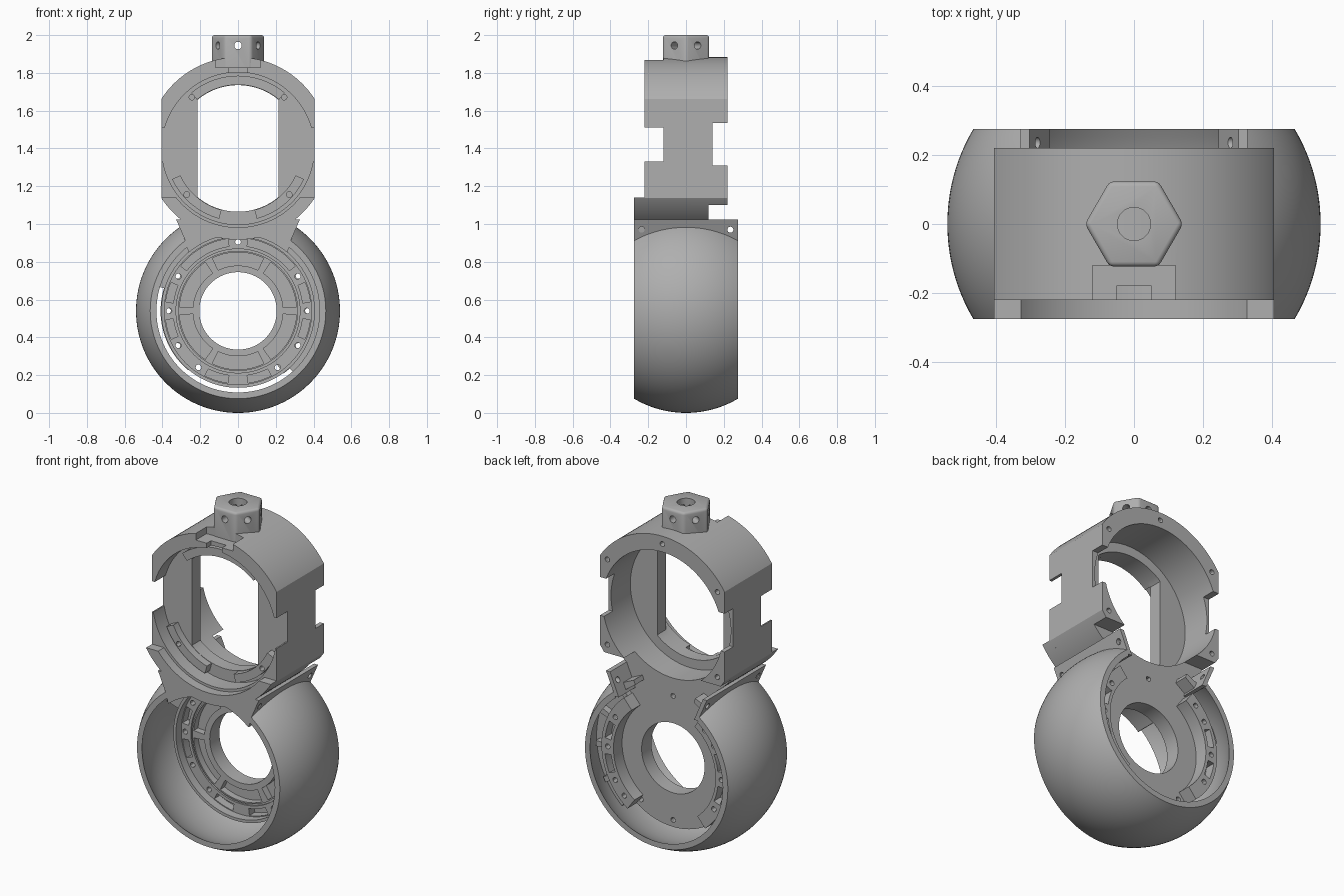
import bpy, bmesh
from math import sin, cos, radians, pi, sqrt
from mathutils import Matrix, Vector

if "Cube" in bpy.data.objects:
    bpy.data.objects.remove(bpy.data.objects["Cube"])

UP, LOW = 1.40, 0.54          # heights of the two ring centres
grey = bpy.data.materials.new("plain grey")
grey.diffuse_color = (0.43, 0.43, 0.43, 1)
grey.use_nodes = True
grey.node_tree.nodes["Principled BSDF"].inputs["Base Color"].default_value = (0.43, 0.43, 0.43, 1)
parts = []


def finish(name, bm):
    bmesh.ops.recalc_face_normals(bm, faces=bm.faces)
    me = bpy.data.meshes.new(name)
    bm.to_mesh(me)
    bm.free()
    ob = bpy.data.objects.new(name, me)
    bpy.context.collection.objects.link(ob)
    me.materials.append(grey)
    parts.append(ob)
    return ob


def prism(name, pts, y0, y1):
    """Outline in x and z, pushed through y."""
    bm = bmesh.new()
    a = [bm.verts.new((x, y0, z)) for x, z in pts]
    b = [bm.verts.new((x, y1, z)) for x, z in pts]
    bm.faces.new(a)
    bm.faces.new(b[::-1])
    for i in range(len(pts)):
        j = (i + 1) % len(pts)
        bm.faces.new((a[i], b[i], b[j], a[j]))
    return finish(name, bm)


def box(x0, x1, y0, y1, z0, z1):
    return prism("cutter", [(x0, z0), (x1, z0), (x1, z1), (x0, z1)], y0, y1)


def rod(r, start, end, name="cutter", n=24):
    start, end = Vector(start), Vector(end)
    d = end - start
    rot = d.to_track_quat('Z', 'X').to_matrix().to_4x4()
    bm = bmesh.new()
    bmesh.ops.create_cone(bm, cap_ends=True, segments=n, radius1=r, radius2=r, depth=d.length,
                          matrix=Matrix.Translation((start + end) / 2) @ rot)
    return finish(name, bm)


def bore(r, cz, y0, y1):
    return rod(r, (0, y0, cz), (0, y1, cz), n=128)


def lathe(name, profile, cz, a0=0, a1=360):
    """Closed (radius, y) profile swept about the y axis at height cz."""
    full = a1 - a0 >= 360
    n = max(4, int((a1 - a0) / 3))
    bm = bmesh.new()
    rows = []
    for i in range(n if full else n + 1):
        t = radians(a0 + (a1 - a0) * i / n)
        rows.append([bm.verts.new((r * cos(t), y, cz + r * sin(t))) for r, y in profile])
    m = len(profile)
    for i in range(n):
        p, q = rows[i], rows[(i + 1) % len(rows)]
        for k in range(m):
            bm.faces.new((p[k], p[(k + 1) % m], q[(k + 1) % m], q[k]))
    if not full:
        bm.faces.new(rows[0])
        bm.faces.new(rows[-1][::-1])
    return finish(name, bm)


def ring(name, r0, r1, y0, y1, cz, a0=0, a1=360):
    return lathe(name, [(r0, y0), (r1, y0), (r1, y1), (r0, y1)], cz, a0, a1)


def cut(ob, *cutters, op='DIFFERENCE'):
    for c in cutters:
        mod = ob.modifiers.new("cut", 'BOOLEAN')
        mod.operation, mod.solver, mod.object = op, 'EXACT', c
    bpy.context.view_layer.update()
    me = bpy.data.meshes.new_from_object(ob.evaluated_get(bpy.context.evaluated_depsgraph_get()))
    ob.modifiers.clear()
    ob.data = me
    for c in cutters:
        parts.remove(c)
        bpy.data.objects.remove(c)


def screw(r, a, cz, y0, y1):
    x, z = r * cos(radians(a)), cz + r * sin(radians(a))
    return rod(0.015, (x, y0, z), (x, y1, z), n=12)


# Upper housing: clipped cylinder with front recess, rear bore and flat-sided opening
housing = rod(0.483, (0, -0.22, UP), (0, 0.22, UP), "upper_housing", 128)
cut(housing, box(-0.405, 0.405, -1, 1, 0, 2), op='INTERSECT')
half = radians(50)
opening = [(0.335 * cos(c + half * k / 16), UP + 0.335 * sin(c + half * k / 16))
           for c in (pi / 2, -pi / 2) for k in range(-16, 17)]
opening = [(max(-0.215, min(0.215, x)), z) for x, z in opening]
cutters = [bore(0.403, UP, -0.3, -0.12), bore(0.39, UP, -0.04, 0.3),
           prism("cutter", opening, -0.2, 0.05),
           box(-0.5, 0.5, 0.12, 0.3, 0.8, 1.10),
           box(-0.12, 0.12, -0.3, -0.12, 1.828, 1.95),
           box(-0.05, 0.05, -0.3, -0.18, 1.75, 1.85)]
for s in (-1, 1):
    x0, x1 = sorted((s * 0.2, s * 0.5))
    cutters += [box(x0, x1, -0.3, -0.12, 1.33, 1.51),
                box(x0, x1, 0.14, 0.3, 1.31, 1.535)]
for a in (35, 90, 145, 215, 325):
    cutters.append(screw(0.437, a, UP, 0.14, 0.3))
for a in (48, 132, 222, 318):
    cutters.append(screw(0.365, a, UP, -0.2, -0.06))
cut(housing, *cutters)

# Stepped seat around the opening and the lower lip at the front
for a0, a1 in ((205, 255), (285, 335), (50, 130)):
    step = ring("opening_step", 0.337, 0.385, -0.165, -0.115, UP, a0, a1)
    cut(step, screw(0.365, 222, UP, -0.3, 0), screw(0.365, 318, UP, -0.3, 0))
lip = ring("lower_front_lip", 0.418, 0.483, -0.275, -0.2, UP, 200, 340)
cut(lip, box(-0.6, 0.6, -0.4, 0, 1.14, 1.5), box(0.405, 0.6, -0.4, 0, 0.9, 1.5),
    box(-0.6, -0.405, -0.4, 0, 0.9, 1.5))

# Hexagonal mounting boss
boss = rod(0.142, (0, 0, 1.8), (0, 0, 2), "hex_boss", 6)
bm = bmesh.new()
bm.from_mesh(boss.data)
if max(abs(v.co.y) for v in bm.verts) > 0.13:
    bmesh.ops.rotate(bm, verts=bm.verts, matrix=Matrix.Rotation(radians(30), 3, 'Z'))
edges = [e for e in bm.edges if max(v.co.z for v in e.verts) > 1.9]
bmesh.ops.bevel(bm, geom=edges, offset=0.014, segments=3, profile=0.5, affect='EDGES')
bm.to_mesh(boss.data)
bm.free()
cutters = [rod(0.048, (0, 0, 1.85), (0, 0, 2.1), n=32)]
for a in (30, 90, 150):
    d = Vector((cos(radians(a)), sin(radians(a)), 0)) * 0.2
    h = Vector((0, 0, 1.945))
    cutters.append(rod(0.02, h - d, h + d, n=16))
cut(boss, *cutters)

# Spherical shell, open at the top between the two flanges
W = 0.275
ys = [-W + 2 * W * i / 24 for i in range(25)]
profile = [(sqrt(0.54 ** 2 - y * y), y) for y in ys] + [(sqrt(0.512 ** 2 - y * y), y) for y in ys[::-1]]
shell = lathe("spherical_shell", profile, LOW)
cut(shell, prism("cutter", [(-0.255, 0.85), (0.255, 0.85), (0.345, 1.08), (-0.345, 1.08)], -0.4, 0.4))

# Clamping flanges at the shell ends, each braced to the neck by a gusset
for s, side in ((1, "left"), (-1, "right")):
    flange = prism(side + "_flange", [(s * x, z) for x, z in
                   ((0.27, 0.89), (0.328, 1.025), (0.302, 1.025), (0.245, 0.89))], -W, W)
    cut(flange, *[rod(0.016, (s * 0.2, y, 0.97), (s * 0.4, y, 0.97), n=16) for y in (-0.235, 0.235)])
    prism(side + "_gusset", [(s * x, z) for x, z in
          ((0.19, 0.95), (0.26, 0.90), (0.275, 0.94), (0.2, 0.975))], 0.11, 0.2)

# Neck joining the two rings
neck = prism("neck", [(-0.262, 0.85), (0.262, 0.85), (0.30, 0.98), (0.30, 1.07), (-0.30, 1.07), (-0.30, 0.98)],
             -W, 0.12)
cut(neck, bore(0.404, LOW, -0.4, 0.3), bore(0.418, UP, -0.4, -0.2), bore(0.403, UP, -0.22, -0.12),
    bore(0.39, UP, -0.04, 0.3), bore(0.36, UP, -0.2, 0))

# Hub disc with pockets, slots and screw holes
hub = ring("hub_disc", 0.205, 0.405, 0.03, 0.12, LOW)
cutters = [ring("cutter", 0.318, 0.328, 0.0, 0.04, LOW)]
for k in range(6):
    cutters.append(ring("cutter", 0.24, 0.31, 0.0, 0.07, LOW, 60 * k + 4, 60 * k + 56))
for a in (90, 150, 180, 210, 235, 270, 305, 330, 0, 30):
    cutters.append(screw(0.365, a, LOW, 0, 0.3))
for a0, a1 in ((98, 142), (38, 82), (157, 173), (187, 203), (243, 262), (278, 297), (7, 23), (337, 353)):
    cutters.append(ring("cutter", 0.345, 0.385, 0.0, 0.08, LOW, a0, a1))
cut(hub, *cutters)
ring("hub_front_rim", 0.39, 0.407, -0.02, 0.04, LOW)

# Webs tying the hub to the shell
ring("left_web", 0.40, 0.506, 0.03, 0.12, LOW, -48, 58)
ring("right_web", 0.40, 0.506, 0.03, 0.12, LOW, 122, 163)

# Raised rear ledges with slots and screw holes, and small ribs to the shell
for side, mid in (("left", 0), ("right", 180)):
    ledge = ring(side + "_rear_ledge", 0.332, 0.41, 0.11, 0.2, LOW, mid - 54, mid + 50)
    cut(ledge, *[ring("cutter", 0.35, 0.39, 0.14, 0.3, LOW, mid + a, mid + a + 16) for a in (-23, 7)],
        *[screw(0.37, mid + a, LOW, 0.1, 0.3) for a in (-45, -30, 0, 30)])
for a in (-30, -5, 20, 45):
    ring("shell_rib", 0.405, 0.475, 0.11, 0.16, LOW, a, a + 4)

# Smooth the round surfaces and keep the machined edges sharp
bpy.ops.object.select_all(action='DESELECT')
for ob in parts:
    ob.select_set(True)
bpy.context.view_layer.objects.active = parts[0]
bpy.ops.object.shade_smooth_by_angle(angle=radians(30))
